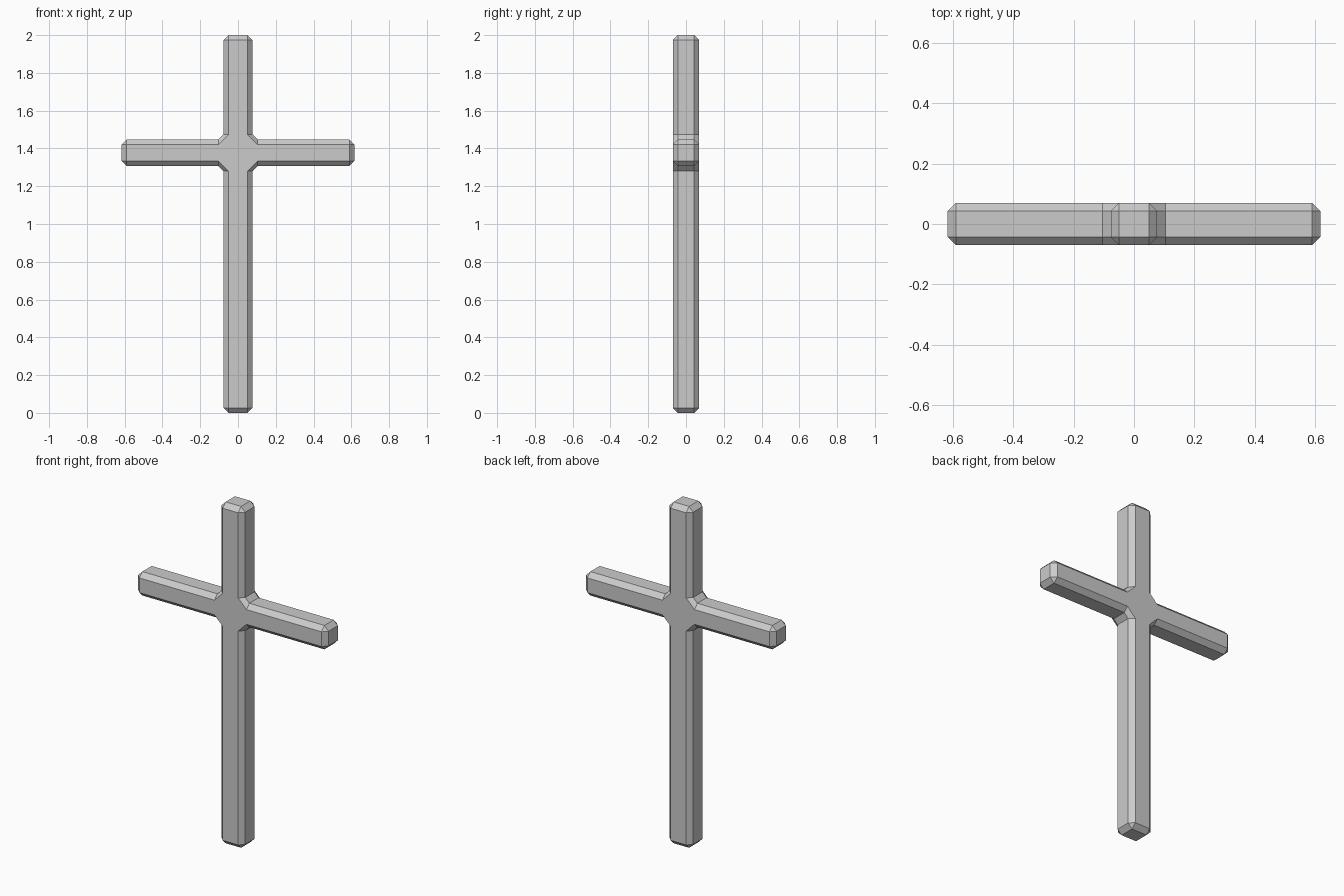
import bpy
import bmesh

cube = bpy.data.objects.get("Cube")
if cube:
    bpy.data.objects.remove(cube, do_unlink=True)

# Main dimensions
BEVEL = 0.027
POST, BAR, DEPTH = 0.077, 0.07, 0.07   # half thicknesses
REACH, HEIGHT, BAR_Z = 0.617, 2.0, 1.377
INNER = BAR + BEVEL                    # fillet height on the post
POST_FLAT, BAR_FLAT = POST - BEVEL, BAR - BEVEL
FILLET = POST + BEVEL                  # fillet start on the bar


def quadrant(tip):
    """Flat-face and side outlines of one quarter, bar end to post end."""
    end_x, end_z = REACH - BEVEL, tip - BEVEL
    flat = [(end_x, BAR_FLAT)] * 2 + [(FILLET, BAR_FLAT), (POST_FLAT, INNER)] + [(POST_FLAT, end_z)] * 2
    side = [(REACH, BAR_FLAT), (end_x, BAR), (FILLET, BAR),
            (POST, INNER), (POST, end_z), (POST_FLAT, tip)]
    return list(zip(flat, side))


# Walk the four quarters to close both outlines
pairs = []
for sx, sz in ((1, 1), (-1, 1), (-1, -1), (1, -1)):
    quarter = quadrant(HEIGHT - BAR_Z if sz > 0 else BAR_Z)
    if sx * sz < 0:
        quarter.reverse()
    pairs += [[(sx * x, BAR_Z + sz * z) for x, z in pair] for pair in quarter]

bm = bmesh.new()
made = {}


def vert(point, y):
    key = (round(point[0], 5), y, round(point[1], 5))
    if key not in made:
        made[key] = bm.verts.new(key)
    return made[key]


def face(verts):
    bm.faces.new(list(dict.fromkeys(verts)))


# Front chamfer ring, side ring, back chamfer ring
rings = [[vert(p[kind], y) for p in pairs] for kind, y in
         ((0, -DEPTH), (1, BEVEL - DEPTH), (1, DEPTH - BEVEL), (0, DEPTH))]
for near, far in zip(rings, rings[1:]):
    for i in range(len(pairs)):
        j = (i + 1) % len(pairs)
        face([near[i], near[j], far[j], far[i]])

# Flat front and back
face(rings[0])
face(rings[-1])
bmesh.ops.recalc_face_normals(bm, faces=bm.faces[:])

mesh = bpy.data.meshes.new("cross")
bm.to_mesh(mesh)
bm.free()
cross = bpy.data.objects.new("cross", mesh)
bpy.context.collection.objects.link(cross)

# Plain grey stone
stone = bpy.data.materials.new("grey stone")
stone.use_nodes = True
colour = (0.6, 0.6, 0.6, 1)
stone.diffuse_color = colour
stone.node_tree.nodes["Principled BSDF"].inputs["Base Color"].default_value = colour
mesh.materials.append(stone)
